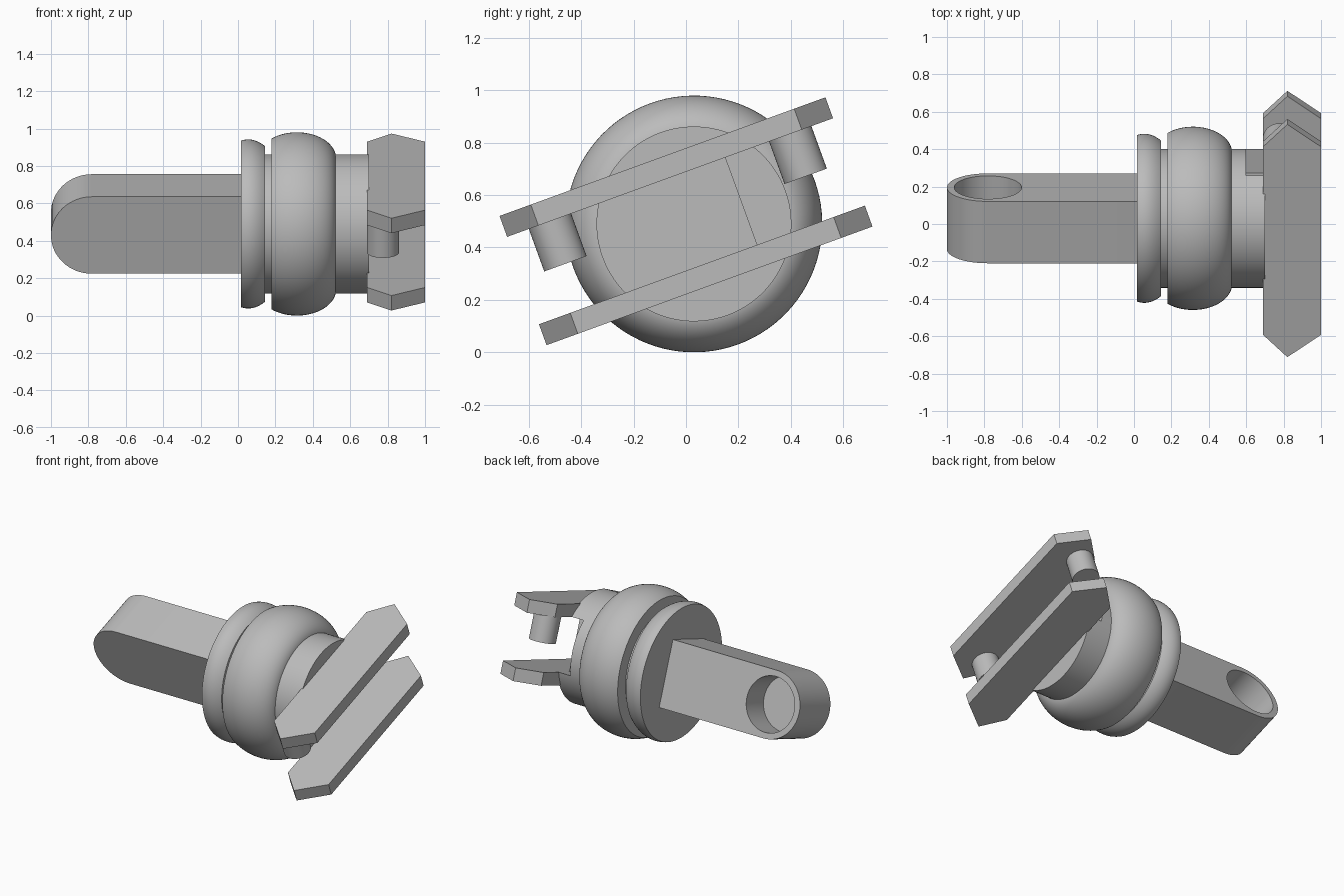
import bpy, bmesh
from math import sin, cos, pi, radians, sqrt
from mathutils import Matrix, Vector

cube = bpy.data.objects.get("Cube")
if cube:
    bpy.data.objects.remove(cube, do_unlink=True)

grey = bpy.data.materials.new("plain_grey")
grey.use_nodes = True
grey.diffuse_color = (0.5, 0.5, 0.5, 1)
grey.node_tree.nodes["Principled BSDF"].inputs["Base Color"].default_value = (0.5, 0.5, 0.5, 1)

# Everything is built straight, then rolled about the long axis
ROLL = Matrix.Translation((0, 0, 0.5)) @ Matrix.Rotation(radians(20), 4, 'X')
AY, AZ = 0.025, -0.02          # axis of the turned body


def finish(name, bm):
    bmesh.ops.remove_doubles(bm, verts=bm.verts, dist=1e-5)
    bmesh.ops.recalc_face_normals(bm, faces=bm.faces)
    bm.transform(ROLL)
    mesh = bpy.data.meshes.new(name)
    bm.to_mesh(mesh)
    bm.free()
    mesh.materials.append(grey)
    obj = bpy.data.objects.new(name, mesh)
    bpy.context.collection.objects.link(obj)
    return obj


def select(obj):
    bpy.ops.object.select_all(action='DESELECT')
    obj.select_set(True)
    bpy.context.view_layer.objects.active = obj


def smooth(obj):
    select(obj)
    bpy.ops.object.shade_smooth_by_angle(angle=radians(30))


def prism(name, points, direction):
    """Extrude a closed outline along a direction."""
    bm = bmesh.new()
    face = bm.faces.new([bm.verts.new(p) for p in points])
    new = bmesh.ops.extrude_face_region(bm, geom=[face], use_keep_orig=True)["geom"]
    bmesh.ops.translate(bm, vec=Vector(direction),
                        verts=[g for g in new if isinstance(g, bmesh.types.BMVert)])
    return finish(name, bm)


def lathe(name, profile):
    """Turn (x, radius) points around the body axis."""
    bm = bmesh.new()
    pts = [(profile[0][0], 0)] + profile + [(profile[-1][0], 0)]
    verts = [bm.verts.new((x, AY, AZ + r)) for x, r in pts]
    edges = [bm.edges.new(pair) for pair in zip(verts, verts[1:])]
    bmesh.ops.spin(bm, geom=verts + edges, cent=(0, AY, AZ), axis=(1, 0, 0),
                   angle=2 * pi, steps=96, use_merge=True)
    obj = finish(name, bm)
    smooth(obj)
    return obj


def rod(name, centre, radius, depth, axis):
    bm = bmesh.new()
    turn = Matrix.Rotation(radians(90), 4, 'X') if axis == 'Y' else Matrix()
    bmesh.ops.create_cone(bm, cap_ends=True, segments=64, radius1=radius, radius2=radius,
                          depth=depth, matrix=Matrix.Translation(centre) @ turn)
    return finish(name, bm)


def cut(obj, cutter):
    mod = obj.modifiers.new("cut", 'BOOLEAN')
    mod.operation, mod.solver, mod.object = 'DIFFERENCE', 'EXACT', cutter
    cutter.hide_render = True
    select(obj)
    bpy.ops.object.modifier_apply(modifier=mod.name)
    bpy.data.objects.remove(cutter, do_unlink=True)
    smooth(obj)


# Thin rounded flange
flange = []
for i in range(13):
    x = 0.015 + 0.13 * i / 12
    flange.append((x, 0.452 - 4.5 * (x - 0.055) ** 2))
lathe("flange", flange)

# Large rounded collar, flat towards the flange
collar = []
start = 2.27
for i in range(25):
    a = start * (1 - i / 24)
    collar.append((0.315 + 0.21 * cos(a), 0.35 + 0.14 * sin(a)))
lathe("collar", collar)

# Neck with a slot between the jaws
neck = lathe("neck", [(0.1, 0.372), (0.7, 0.372)])
slot = prism("slot_cutter", [(0.6, 0.225, -0.178), (0.8, 0.225, -0.178),
                             (0.8, 0.6, -0.178), (0.6, 0.6, -0.178)], (0, 0, 0.356))
cut(neck, slot)

# Shank with a round end and a blind hole
R, HALF, EYE = 0.219, 0.176, -0.781
outline = [(0.05, AY - HALF, AZ - R), (0.05, AY - HALF, AZ + R)]
for i in range(33):
    a = pi / 2 + pi * i / 32
    outline.append((EYE + R * cos(a), AY - HALF, AZ + R * sin(a)))
shank = prism("shank", outline, (0, 2 * HALF, 0))
cut(shank, rod("hole_cutter", (EYE, AY + HALF, AZ), 0.18, 0.4, 'Y'))

# Two pointed jaw plates
TIP, SHOULDER, THICK = 0.662, 0.535, 0.085
plan = [(0.69, -SHOULDER), (0.82, -TIP), (1, -SHOULDER),
        (1, SHOULDER), (0.82, TIP), (0.69, SHOULDER)]
for name, z in (("upper_jaw", 0.22), ("lower_jaw", -0.22)):
    prism(name, [(x, y, z - THICK / 2) for x, y in plan], (0, 0, THICK))

# Pegs hanging from the upper jaw
for name, y in (("front_peg", -0.488), ("back_peg", 0.488)):
    smooth(rod(name, (0.775, y, 0.095), 0.086, 0.18, 'Z'))
